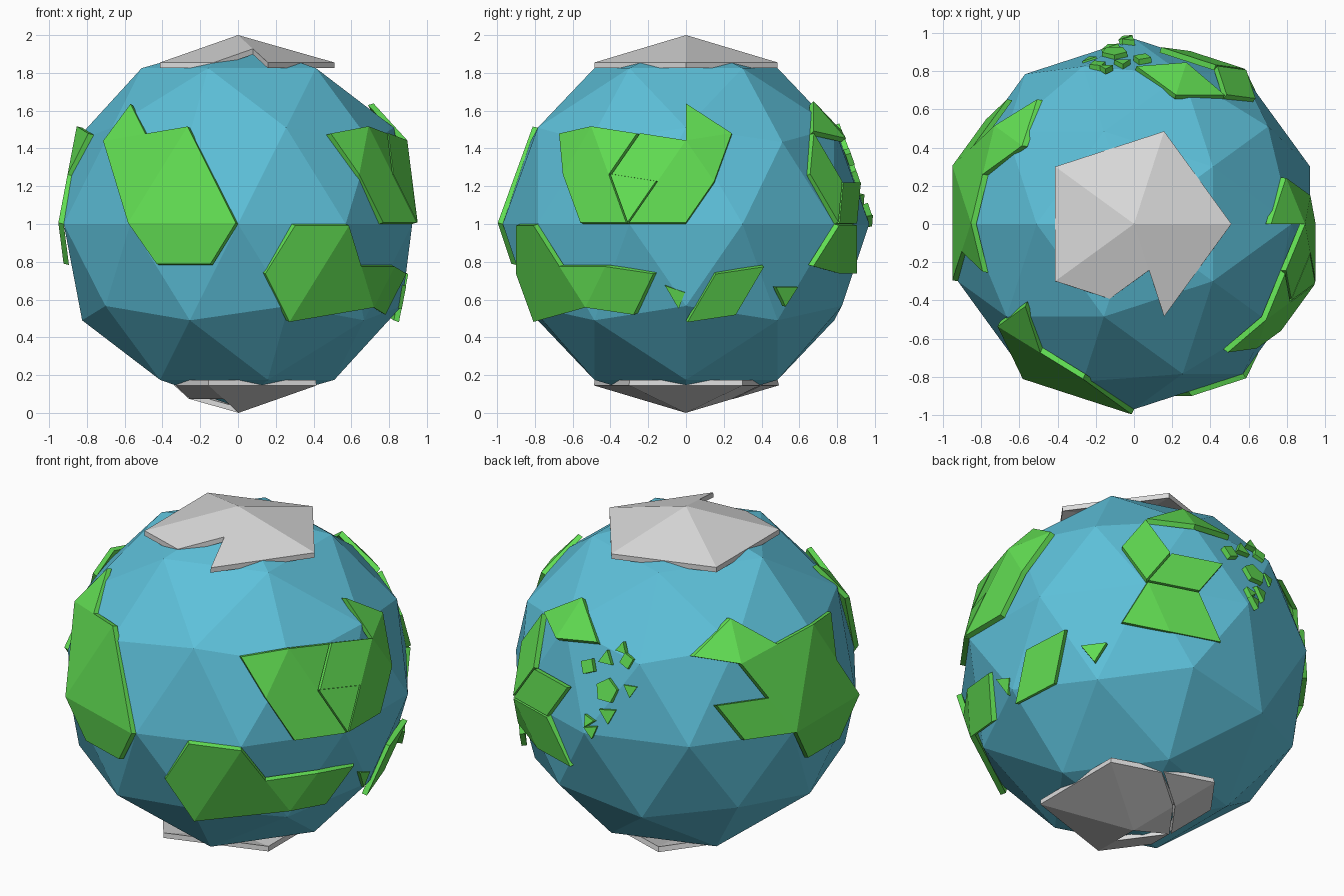
import bpy, bmesh
from math import sin, cos, pi, radians, atan
from mathutils import Vector

if "Cube" in bpy.data.objects:
    bpy.data.objects.remove(bpy.data.objects["Cube"])

R = 0.97
RAISE = 0.03
CENTRE = Vector((0, 0, 1))


def material(name, rgb):
    m = bpy.data.materials.new(name)
    m.use_nodes = True
    m.diffuse_color = (*rgb, 1)
    bsdf = m.node_tree.nodes["Principled BSDF"]
    bsdf.inputs["Base Color"].default_value = (*rgb, 1)
    bsdf.inputs["Roughness"].default_value = 0.9
    return m


OCEAN = material("ocean blue", (0.11, 0.53, 0.70))
LAND = material("grass green", (0.12, 0.72, 0.085))
ICE = material("ice grey", (0.70, 0.70, 0.70))

# Ocean globe
bpy.ops.mesh.primitive_ico_sphere_add(subdivisions=2, radius=R, location=CENTRE,
                                      rotation=(0, 0, pi))
globe = bpy.context.object
globe.name = "ocean_globe"
globe.data.materials.append(OCEAN)


# Named grid points of the globe: poles N S, rings A U B E L C D going down
def polar(azimuth, latitude):
    a, b = radians(azimuth), latitude
    return CENTRE + R * Vector((cos(a) * cos(b), sin(a) * cos(b), sin(b)))


ico = atan(0.5)
grid = {"N": polar(0, pi / 2), "S": polar(0, -pi / 2)}
for k in range(5):
    near, far = 72 * k, 72 * k + 36
    grid[f"A{k}"] = polar(near, (pi / 2 + ico) / 2)
    grid[f"U{k}"] = polar(near, ico)
    grid[f"B{k}"] = polar(far, radians(31.72))
    grid[f"L{k}"] = polar(far, -ico)
    grid[f"C{k}"] = polar(near, -radians(31.72))
    grid[f"D{k}"] = polar(far, -(pi / 2 + ico) / 2)
for k in range(10):
    grid[f"E{k}"] = polar(18 + 36 * k, 0)


def point(name):
    """A grid point, or the middle of an edge written as 'U1/B0'."""
    ends = [grid[n] for n in name.split("/")]
    return sum(ends, Vector()) / len(ends)


def plate(name, polygons, mat, height=RAISE):
    """Raise a patch of polygons off the globe along its mean normal."""
    bm = bmesh.new()
    verts = {}
    for poly in polygons:
        ring = []
        for key in poly:
            co = point(key) if isinstance(key, str) else key
            tag = tuple(round(c, 4) for c in co)
            if tag not in verts:
                verts[tag] = bm.verts.new(co)
            ring.append(verts[tag])
        face = bm.faces.new(ring)
        face.normal_update()
        if face.normal.dot(face.calc_center_median() - CENTRE) < 0:
            face.normal_flip()
    mean = sum((f.normal * f.calc_area() for f in bm.faces), Vector()).normalized()
    out = bmesh.ops.extrude_face_region(bm, geom=bm.faces[:])
    moved = [v for v in out["geom"] if isinstance(v, bmesh.types.BMVert)]
    bmesh.ops.translate(bm, verts=moved, vec=mean * height)
    mesh = bpy.data.meshes.new(name)
    bm.to_mesh(mesh)
    bm.free()
    mesh.materials.append(mat)
    obj = bpy.data.objects.new(name, mesh)
    bpy.context.collection.objects.link(obj)
    return obj


def patch(name, text, mat=LAND):
    plate(name, [p.split() for p in text.split(",")], mat)


# Ice caps
patch("north_ice", "N A0 A1, N A1 A2, N A2 A3, N A4 A0, N A3 A3/A4 N/A4", ICE)
patch("south_ice", "S D4 D0, S D3 D4, S D0 D0/D1 S/D1, S S/D1 S/D2,"
      "D3 D2/D3 S/D2 S/D3", ICE)
patch("south_ice_floe", "D1 D0/D1 S/D1, D1 D1/D2 S/D2 S/D1", ICE)

# Front continents
patch("front_land", "U3 U3/A3 U3/B3, U3 B3 E6, B3 E6 E7, E6 E7 E7/L3 E6/L3")
patch("front_lower_land", "E7/E8 E8 C4 E7/C4, E8 C4 L4, L4 E8/L4 E9/L4,"
      "L4 E9/L4 E9/C0 L4/C0")

# Right side continent in three pieces
patch("right_land_front", "B4 U4/B4 B4/E8, B4 B4/E8 E8/E9 E9, B4 B4/U0 B4/E9")
patch("right_land_corner", "E9 B4/E9 U0/E9")
patch("right_land_back", "U0 B4/U0 B4/E9 U0/E9, U0 E9 E9/E0 U0/E0,"
      "U0 U0/A0 U0/B0, U0 U0/B0 U0/E0")

# Right lower island and islets
patch("right_island", "C0 E0/C0 E0/L0 C0/L0")
g = grid
plate("corner_islet", [[g["L0"], g["L0"].lerp(g["E0"], 0.24),
                        g["L0"].lerp(g["E1"], 0.24)]], LAND)
inner = g["C0"] * 0.7 + g["E9"] * 0.16 + g["E0"] * 0.14
plate("side_islet", [[g["E9"].lerp(g["C0"], 0.63), inner,
                      g["E9"].lerp(g["C0"], 0.87)]], LAND)

# Back continent
patch("back_land_top", "U1 U1/A1 U1/B0, U1 U1/A1 U1/B1")
patch("back_land_side", "E1 B0/E1 U1/B0 U1/E1")
patch("back_land_middle", "E1 U1/E1 U1/E2 E1/E2")
patch("back_land_bottom", "E1 E1/E2 E2/C1 E1/C1, E1 E1/L0 E1/C1")

# Left continent
patch("left_land", "U2 U2/A2 U2/B1, U2 U2/A2 U2/B2, U2 B2 E4, B2 E4 E5,"
      "B2 B2/U3 B2/E5, E4 U2/E4 U2/E3 E3/E4, E4 E5 E5/L2 E4/L2")


# Archipelago at the back: small flat shards on the globe's faces
def shard(name, corners, weights, sides, size, turn):
    a, b, c = (grid[n] for n in corners.split())
    middle = a * weights[0] + b * weights[1] + c * weights[2]
    normal = (b - a).cross(c - a).normalized()
    right = Vector((0, 0, 1)).cross(normal).normalized()
    up = normal.cross(right)
    angles = [2 * pi * i / sides + turn for i in range(sides)]
    ring = [middle + size * (right * cos(t) + up * sin(t)) for t in angles]
    plate(name, [ring], LAND)


west, east = "B1 U1 E2", "B1 E2 E3"
shards = [
    (west, (0.30, 0.45, 0.25), 4, 0.05, 1.2),
    (west, (0.55, 0.30, 0.15), 3, 0.05, 1.6),
    (west, (0.78, 0.20, 0.02), 3, 0.04, 1.5),
    (west, (0.80, 0.05, 0.15), 4, 0.045, 0.4),
    (west, (0.45, 0.05, 0.50), 5, 0.07, 0.3),
    (east, (0.55, 0.30, 0.15), 3, 0.045, -1.6),
    (west, (0.12, 0.03, 0.85), 3, 0.04, 0.2),
    (east, (0.25, 0.65, 0.10), 3, 0.055, -1.5),
    (east, (0.05, 0.90, 0.05), 3, 0.045, -1.4),
]
for i, s in enumerate(shards):
    shard(f"archipelago_islet_{i + 1}", *s)
